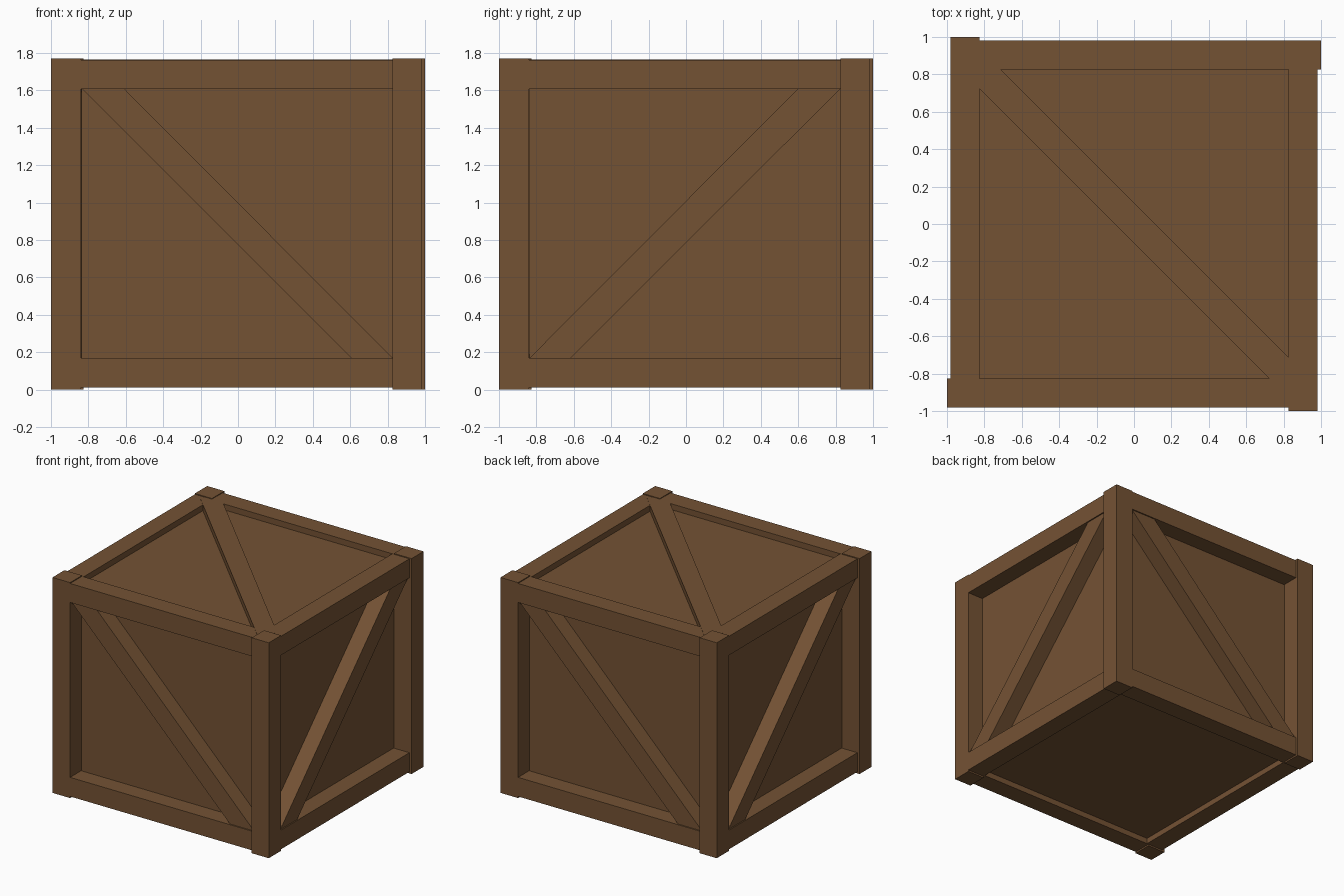
import bpy, bmesh
from math import pi, sqrt
from mathutils import Matrix, Vector

if "Cube" in bpy.data.objects:
    bpy.data.objects.remove(bpy.data.objects["Cube"])

wood = bpy.data.materials.new("brown_wood")
wood.diffuse_color = (0.175, 0.085, 0.034, 1)
wood.use_nodes = True
wood.node_tree.nodes["Principled BSDF"].inputs["Base Color"].default_value = wood.diffuse_color


def finish(name, bm, mat):
    bm.transform(mat)
    bmesh.ops.recalc_face_normals(bm, faces=bm.faces)
    me = bpy.data.meshes.new(name)
    bm.to_mesh(me)
    bm.free()
    me.materials.append(wood)
    ob = bpy.data.objects.new(name, me)
    bpy.context.collection.objects.link(ob)
    return ob


def box(name, lo, hi, mat=Matrix()):
    bm = bmesh.new()
    bmesh.ops.create_cube(bm, size=1)
    lo, hi = Vector(lo), Vector(hi)
    for v in bm.verts:
        v.co = (lo + hi) / 2 + v.co * (hi - lo)
    return finish(name, bm, mat)


def prism(name, outline, y0, y1, mat=Matrix()):
    """Outline in x/z, extruded from y0 to y1."""
    bm = bmesh.new()
    face = bm.faces.new([bm.verts.new((x, y0, z)) for x, z in outline])
    out = bmesh.ops.extrude_face_region(bm, geom=[face])
    for g in out["geom"]:
        if isinstance(g, bmesh.types.BMVert):
            g.co.y = y1
    return finish(name, bm, mat)


# Recessed panels of the body
box("body_panels", (-0.837, -0.837, 0.06), (0.837, 0.837, 1.715))

# Corner posts, rails and slanted braces, turned around the four sides
for i, side in enumerate(("front", "right", "back", "left")):
    turn = Matrix.Rotation(i * pi / 2, 4, "Z")
    box(side + "_post", (0.825, -1.0, 0), (0.98, -0.84, 1.77), turn)
    box(side + "_bottom_rail", (-0.845, -0.98, 0.013), (0.83, -0.825, 0.17), turn)
    box(side + "_top_rail", (-0.845, -0.98, 1.607), (0.83, -0.825, 1.763), turn)
    # Braces on the right and left lean the other way
    outline = [(-0.835, 1.609), (-0.608, 1.609), (0.828, 0.168), (0.608, 0.168)]
    if i % 2:
        outline = [(-x - 0.01, z) for x, z in outline]
    prism(side + "_brace", outline, -0.97, -0.83, turn)

# Diagonal brace across the lid, running from back left to front right
diag = Matrix.Translation((0.003, 0.003, 0)) @ Matrix.Rotation(-pi / 4, 4, "Z")
half = 1.735 / sqrt(2)
box("lid_brace", (-half, -0.077, 1.64), (half, 0.077, 1.765), diag)
